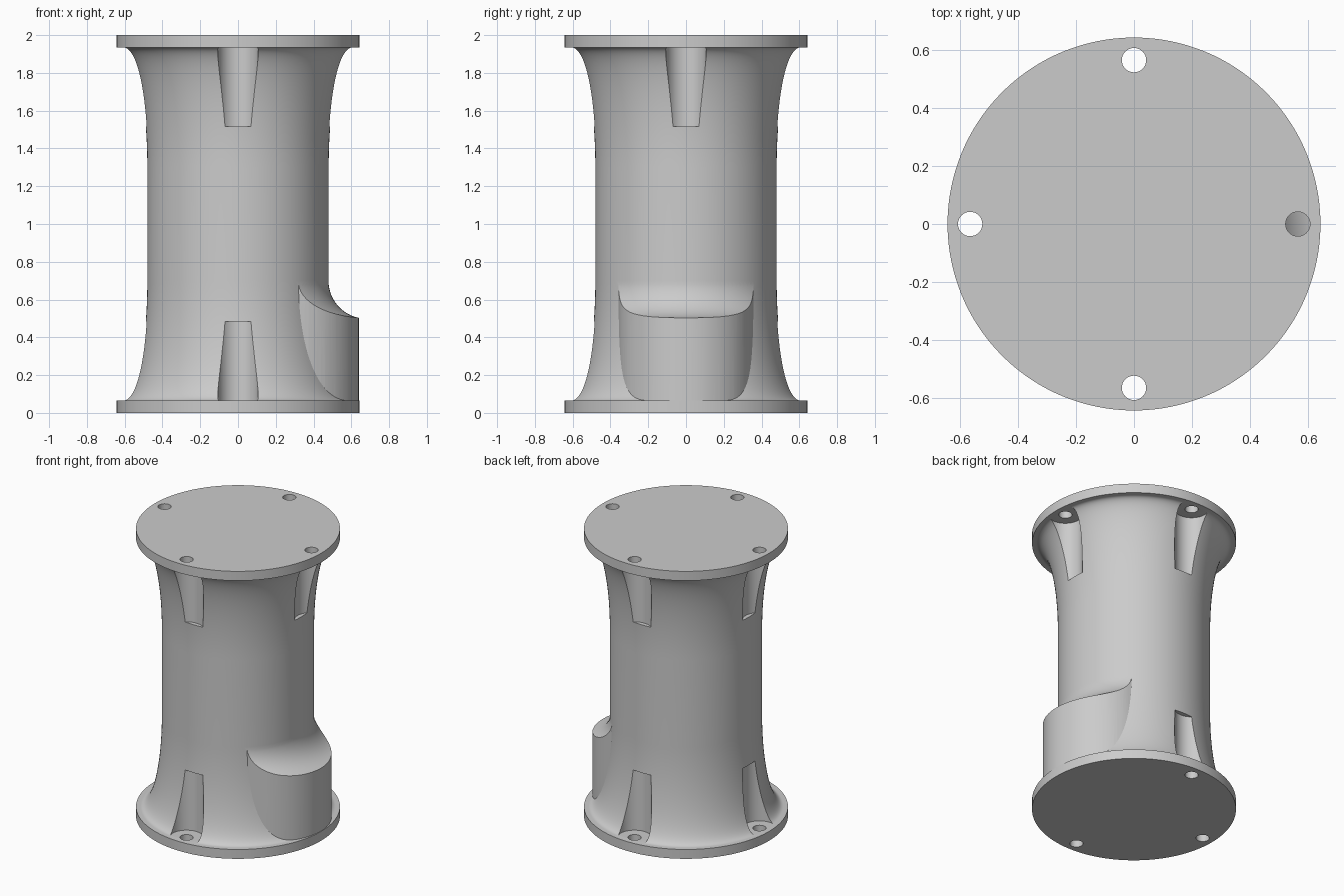
import bpy, bmesh
from math import sin, cos, pi, sqrt, radians
from mathutils import Vector, Matrix

cube = bpy.data.objects.get("Cube")
if cube:
    bpy.data.objects.remove(cube, do_unlink=True)

grey = bpy.data.materials.new("plain grey")
grey.use_nodes = True
color = (0.6, 0.6, 0.6, 1)
grey.diffuse_color = color
grey.node_tree.nodes["Principled BSDF"].inputs["Base Color"].default_value = color

HEIGHT = 2.0
FLANGE_R, FLANGE_H = 0.643, 0.065
TUBE_R, FLARE = 0.48, 0.135
FLARE_TOP = 0.70
BOLT_R = 0.565


def finish(name, bm):
    bmesh.ops.recalc_face_normals(bm, faces=bm.faces)
    mesh = bpy.data.meshes.new(name)
    bm.to_mesh(mesh)
    bm.free()
    mesh.materials.append(grey)
    obj = bpy.data.objects.new(name, mesh)
    bpy.context.collection.objects.link(obj)
    return obj


def lathe(name, profile, steps=128):
    """Revolve (radius, z) points that start and end on the axis."""
    bm = bmesh.new()
    verts = [bm.verts.new((r, 0, z)) for r, z in profile]
    edges = [bm.edges.new(pair) for pair in zip(verts, verts[1:])]
    bmesh.ops.spin(bm, geom=verts + edges, cent=(0, 0, 0), axis=(0, 0, 1),
                   angle=2 * pi, steps=steps, use_duplicate=False)
    bmesh.ops.remove_doubles(bm, verts=bm.verts, dist=1e-5)
    return finish(name, bm)


def cylinder(name, x, y, radius, z0, z1, sides=64):
    bm = bmesh.new()
    bmesh.ops.create_cone(bm, cap_ends=True, segments=sides, radius1=radius,
                          radius2=radius, depth=z1 - z0,
                          matrix=Matrix.Translation((x, y, (z0 + z1) / 2)))
    return finish(name, bm)


def combine(target, tool, operation):
    tool.hide_render = True
    mod = target.modifiers.new(operation.lower(), "BOOLEAN")
    mod.operation, mod.object, mod.solver = operation, tool, "EXACT"
    bpy.context.view_layer.objects.active = target
    bpy.ops.object.modifier_apply(modifier=mod.name)
    bpy.data.objects.remove(tool, do_unlink=True)


# Flared column with a flange at each end
flare = []
for i in range(25):
    a = pi / 2 * i / 24
    span = FLARE_TOP - FLANGE_H
    flare.append((TUBE_R + FLARE * (1 - sin(a)), FLARE_TOP - span * cos(a)))
lower = [(0, 0), (FLANGE_R, 0), (FLANGE_R, FLANGE_H)] + flare
upper = [(r, HEIGHT - z) for r, z in reversed(lower)]
column = lathe("flanged_column", lower + upper)

# Bolt pockets and holes: all four on top, three at the bottom
for x, y in ((1, 0), (0, 1), (-1, 0), (0, -1)):
    px, py = x * BOLT_R, y * BOLT_R
    ends = [(HEIGHT - 0.485, HEIGHT - FLANGE_H - 0.0005, HEIGHT - 0.2, HEIGHT + 0.1)]
    if x != 1:
        ends.append((FLANGE_H + 0.0005, 0.485, -0.1, 0.2))
    for p0, p1, h0, h1 in ends:
        combine(column, cylinder("pocket_cutter", px, py, 0.107, p0, p1), "DIFFERENCE")
        combine(column, cylinder("hole_cutter", px, py, 0.042, h0, h1, 32), "DIFFERENCE")

# Round side boss whose top sweeps up into the column
sweep = [(0, 0.03), (0.68, 0.03)]
for i in range(17):
    a = pi / 2 * i / 16
    sweep.append((0.68 - 0.201 * sin(a), 0.70 - 0.201 * cos(a)))
sweep.append((0, 0.70))
boss = cylinder("side_boss", 0.28, 0, 0.36, 0.01, 0.9, 96)
combine(boss, lathe("boss_sweep", sweep, 120), "INTERSECT")
combine(column, boss, "UNION")

# Smooth curves, crisp edges
bpy.ops.object.select_all(action="DESELECT")
column.select_set(True)
bpy.context.view_layer.objects.active = column
bpy.ops.object.shade_smooth_by_angle(angle=radians(25))
